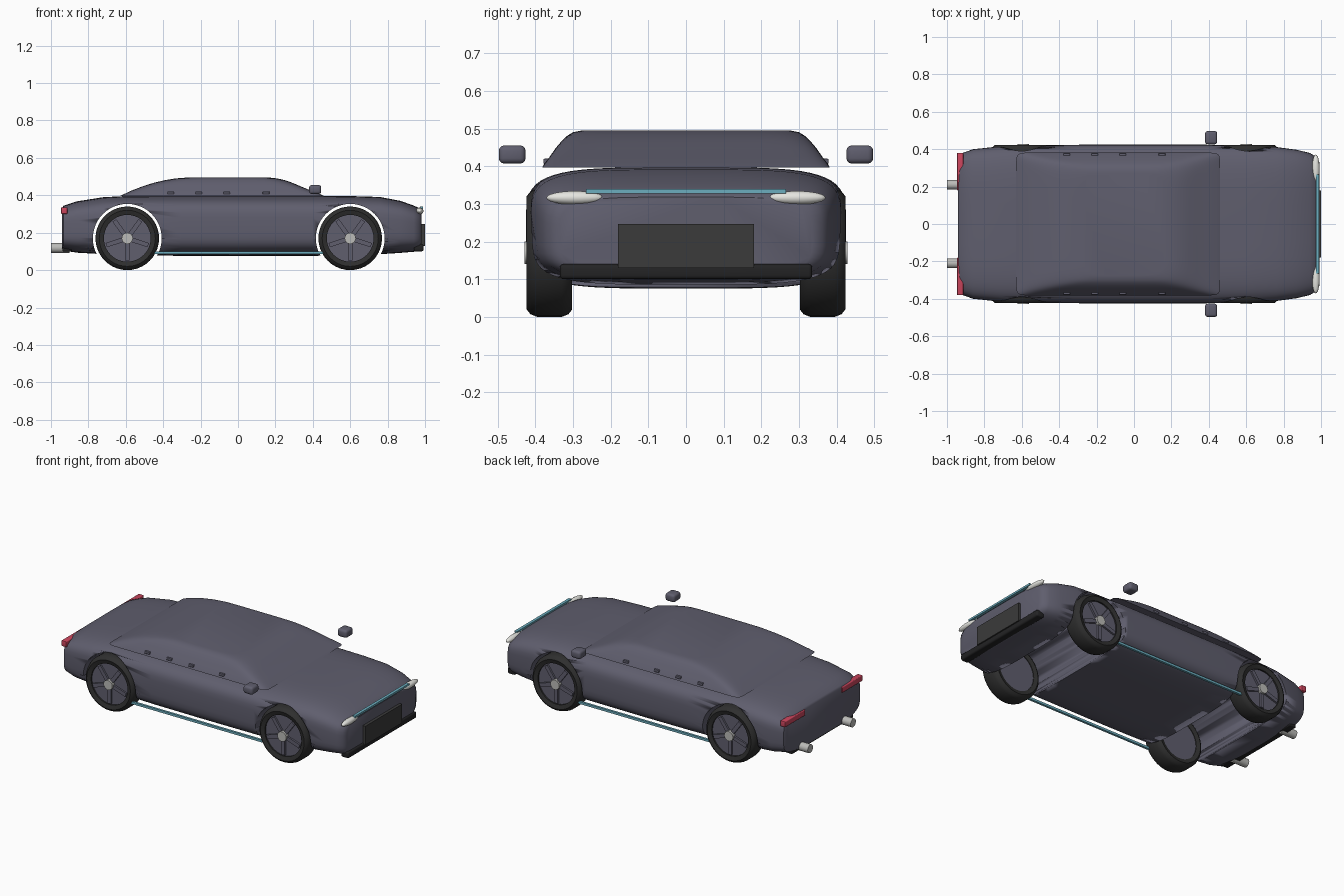
import bpy, bmesh, math
from mathutils import Matrix

if "Cube" in bpy.data.objects:
    bpy.data.objects.remove(bpy.data.objects["Cube"])


def material(name, rgb):
    m = bpy.data.materials.new(name)
    m.diffuse_color = (*rgb, 1)
    m.use_nodes = True
    m.node_tree.nodes["Principled BSDF"].inputs["Base Color"].default_value = m.diffuse_color
    return m


PAINT = material("slate paint", (0.115, 0.112, 0.155))
RUBBER = material("tyre rubber", (0.028, 0.028, 0.028))
BLACK = material("black trim", (0.017, 0.017, 0.018))
GRILLE = material("grille grey", (0.043, 0.043, 0.043))
SILVER = material("silver", (0.50, 0.50, 0.48))
LAMP = material("lamp white", (0.78, 0.78, 0.74))
RED = material("tail red", (0.60, 0.06, 0.11))
CYAN = material("cyan glow", (0.15, 0.42, 0.52))


def finish(bm, name, mat, angle=40):
    bmesh.ops.recalc_face_normals(bm, faces=bm.faces)
    me = bpy.data.meshes.new(name)
    bm.to_mesh(me)
    bm.free()
    ob = bpy.data.objects.new(name, me)
    bpy.context.collection.objects.link(ob)
    me.materials.append(mat)
    if angle:
        bpy.ops.object.select_all(action='DESELECT')
        ob.select_set(True)
        bpy.context.view_layer.objects.active = ob
        bpy.ops.object.shade_smooth_by_angle(angle=math.radians(angle))
    return ob


def loft(name, rings, mat, closed=False, angle=40):
    """Skin rings of equal length; cap both ends unless closed."""
    bm = bmesh.new()
    vs = [[bm.verts.new(p) for p in r] for r in rings]
    n = len(vs[0])
    pairs = list(zip(vs, vs[1:])) + ([(vs[-1], vs[0])] if closed else [])
    for a, b in pairs:
        for i in range(n):
            j = (i + 1) % n
            bm.faces.new((a[i], a[j], b[j], b[i]))
    if not closed:
        bm.faces.new(vs[0])
        bm.faces.new(vs[-1])
    return finish(bm, name, mat, angle)


def superellipse(a, b, e, n):
    pts = []
    for i in range(n):
        t = 2 * math.pi * (i + 0.5) / n
        c, s = math.cos(t), math.sin(t)
        pts.append((a * math.copysign(abs(c) ** (2 / e), c),
                    b * math.copysign(abs(s) ** (2 / e), s)))
    return pts


def box(name, lo, hi, mat, bevel=0.0):
    bm = bmesh.new()
    size = [h - l for l, h in zip(lo, hi)]
    mid = [(h + l) / 2 for l, h in zip(lo, hi)]
    bmesh.ops.create_cube(bm, size=1, matrix=Matrix.Translation(mid) @ Matrix.Diagonal((*size, 1)))
    if bevel:
        bmesh.ops.bevel(bm, geom=bm.edges[:], offset=bevel, segments=3, profile=0.5, affect='EDGES')
    return finish(bm, name, mat)


def cylinder(name, centre, r, depth, axis, mat, n=32):
    rot = Matrix.Rotation(math.pi / 2, 4, 'Y' if axis == 'X' else 'X')
    bm = bmesh.new()
    bmesh.ops.create_cone(bm, cap_ends=True, segments=n, radius1=r, radius2=r, depth=depth,
                          matrix=Matrix.Translation(centre) @ rot)
    return finish(bm, name, mat)


# Lower body: rounded sections (x, half width, bottom, top)
stations = [(-0.94, .355, .11, .335), (-0.932, .375, .104, .345), (-0.86, .40, .093, .368),
            (-0.72, .415, .085, .390), (-0.60, .42, .080, .396), (-0.3, .424, .076, .397),
            (0, .425, .075, .397), (0.4, .424, .076, .397), (0.6, .42, .080, .396),
            (0.76, .412, .085, .391), (0.87, .397, .092, .370), (0.94, .380, .098, .345),
            (0.97, .362, .104, .331), (0.982, .335, .113, .318)]
rings = [[(x, y, (lo + hi) / 2 + z) for y, z in superellipse(w, (hi - lo) / 2, 4.3, 56)]
         for x, w, lo, hi in stations]
body = loft("body", rings, PAINT)

# Wheel arches run right through the body
WHEELS = (-0.592, 0.6)
for x in WHEELS:
    cutter = cylinder("arch_cutter", (x, 0, 0.17), 0.184, 1.2, 'Y', PAINT, 48)
    cutter.hide_render = True
    bpy.context.view_layer.objects.active = body
    mod = body.modifiers.new("arch", 'BOOLEAN')
    mod.operation, mod.solver, mod.object = 'DIFFERENCE', 'EXACT', cutter
    bpy.ops.object.modifier_apply(modifier=mod.name)
    bpy.data.objects.remove(cutter)

# Cabin: stacked outlines (z, rear x, front x, half width, squareness)
levels = [(.396, -.63, .46, .382, 30), (.404, -.615, .445, .378, 24), (.425, -.57, .39, .362, 18),
          (.448, -.51, .335, .346, 14), (.467, -.45, .29, .330, 11), (.481, -.39, .25, .315, 9),
          (.490, -.335, .21, .30, 8), (.495, -.27, .165, .275, 7)]
rings = [[((a + b) / 2 + x, y, z) for x, y in superellipse((b - a) / 2, w, e, 64)]
         for z, a, b, w, e in levels]
loft("cabin", rings, PAINT)

# Wheels: tyre profile (radius, distance from centre line), rim, spokes, hub
TYRE = [(.125, .31), (.15, .302), (.163, .312), (.17, .33), (.17, .395),
        (.163, .413), (.15, .423), (.125, .415)]
for side in (-1, 1):
    for x in WHEELS:
        rings = [[(x + r * math.cos(t), side * y, .17 + r * math.sin(t)) for r, y in TYRE]
                 for t in [2 * math.pi * i / 40 for i in range(40)]]
        loft("tyre", rings, RUBBER, closed=True)
        cylinder("rim", (x, side * .36, .17), .126, .092, 'Y', PAINT, 40)
        cylinder("hub", (x, side * .412, .17), .03, .034, 'Y', SILVER, 20)
        for k in range(5):
            spoke = box("spoke", (.02, -.006, -.012), (.118, .006, .012), PAINT)
            spoke.matrix_world = (Matrix.Translation((x, side * .411, .17)) @
                                  Matrix.Rotation(math.pi / 2 + k * math.tau / 5, 4, 'Y'))

    # Side parts, mirrored left and right
    def side_box(name, x0, x1, y0, y1, z0, z1, mat, bevel=0.0):
        ya, yb = sorted((side * y0, side * y1))
        return box(name, (x0, ya, z0), (x1, yb, z1), mat, bevel)

    side_box("sill_light", -.46, .47, .393, .407, .085, .099, CYAN)
    side_box("mirror", .38, .445, .426, .497, .407, .455, PAINT, .014)
    side_box("tail_light", -.946, -.912, .18, .38, .30, .335, RED, .004)
    for x in (-.36, -.21, -.06, .15):
        side_box("window_clip", x - .018, x + .018, .36, .378, .405, .420, PAINT, .003)
    cylinder("exhaust", (-.95, side * .21, .118), .026, .10, 'X', SILVER, 24)

    bm = bmesh.new()
    bmesh.ops.create_uvsphere(bm, u_segments=24, v_segments=12, radius=1,
                              matrix=Matrix.Translation((.972, side * .295, .316)) @
                              Matrix.Diagonal((.02, .076, .018, 1)))
    finish(bm, "headlight", LAMP, 60)

# Front and rear trim
box("front_light_bar", (.972, -.265, .327), (.990, .265, .339), CYAN)
box("grille", (.96, -.18, .13), (1.0, .18, .246), GRILLE)
box("front_bumper", (.94, -.335, .10), (.992, .335, .14), BLACK, .01)
box("rear_bumper", (-.938, -.30, .10), (-.89, .30, .13), BLACK, .006)
